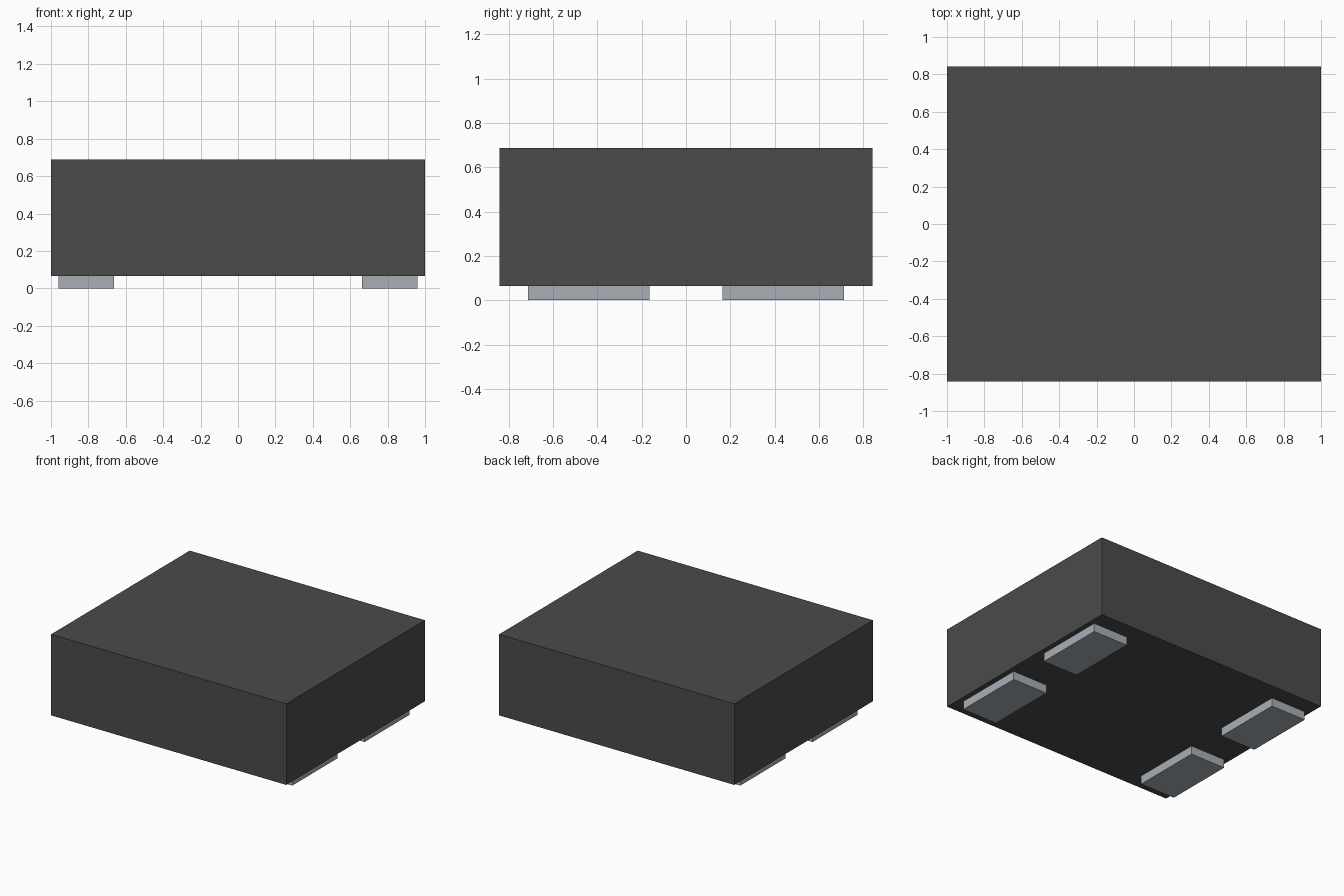
import bpy

cube = bpy.data.objects.get("Cube")
if cube:
    bpy.data.objects.remove(cube, do_unlink=True)


def material(name, rgb):
    mat = bpy.data.materials.new(name)
    mat.use_nodes = True
    color = (*rgb, 1.0)
    mat.diffuse_color = color
    mat.node_tree.nodes["Principled BSDF"].inputs["Base Color"].default_value = color
    return mat


def box(name, low, high, mat):
    """Axis-aligned box between two corners."""
    bpy.ops.mesh.primitive_cube_add(size=1)
    obj = bpy.context.object
    obj.name = name
    obj.data.name = name
    center = [(a + b) / 2 for a, b in zip(low, high)]
    size = [b - a for a, b in zip(low, high)]
    for v in obj.data.vertices:
        v.co = [c + s * p for c, s, p in zip(center, size, v.co)]
    obj.data.materials.append(mat)
    return obj


charcoal = material("charcoal_plastic", (0.07, 0.07, 0.07))
silver = material("silver_metal", (0.39, 0.43, 0.46))

PAD_HEIGHT = 0.065

# Main block
box("body", (-1, -0.842, PAD_HEIGHT), (1, 0.842, 0.688), charcoal)

# Four contact pads under the block, one per corner
for x_name, sx in (("left", 1), ("right", -1)):
    for y_name, sy in (("front", -1), ("back", 1)):
        x, y = sx * 0.812, sy * 0.438
        box(f"pad_{y_name}_{x_name}",
            (x - 0.149, y - 0.274, 0),
            (x + 0.149, y + 0.274, PAD_HEIGHT), silver)
